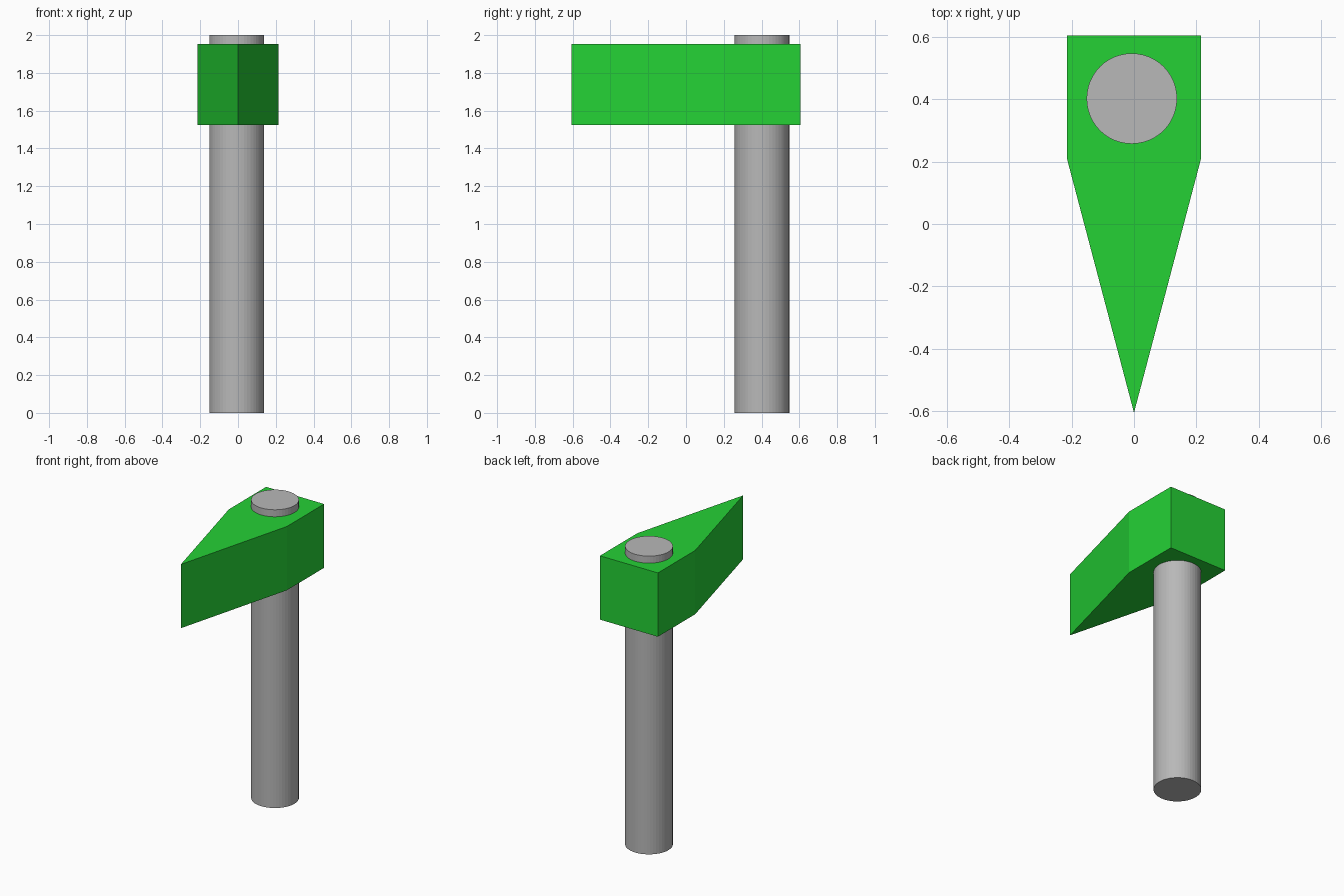
import bpy
import bmesh
from mathutils import Matrix, Vector

if "Cube" in bpy.data.objects:
    bpy.data.objects.remove(bpy.data.objects["Cube"])


def material(name, rgb):
    mat = bpy.data.materials.new(name)
    mat.diffuse_color = (*rgb, 1.0)
    mat.use_nodes = True
    mat.node_tree.nodes["Principled BSDF"].inputs["Base Color"].default_value = mat.diffuse_color
    return mat


def add_object(name, bm, mat):
    bmesh.ops.recalc_face_normals(bm, faces=bm.faces)
    mesh = bpy.data.meshes.new(name)
    bm.to_mesh(mesh)
    bm.free()
    mesh.materials.append(mat)
    obj = bpy.data.objects.new(name, mesh)
    bpy.context.collection.objects.link(obj)
    return obj


grey = material("grey", (0.48, 0.48, 0.48))
green = material("green", (0.018, 0.64, 0.036))

# Handle: round shaft passing right through the head
bm = bmesh.new()
bmesh.ops.create_cone(bm, cap_ends=True, segments=48, radius1=0.145, radius2=0.145,
                      depth=2.0, matrix=Matrix.Translation((-0.007, 0.402, 1.0)))
add_object("handle", bm, grey)

# Head: square block tapering to a vertical edge at the front
HALF, BACK, SHOULDER, TIP = 0.215, 0.605, 0.21, -0.605
BOTTOM, TOP = 1.525, 1.953
outline = [(0, TIP), (HALF, SHOULDER), (HALF, BACK), (-HALF, BACK), (-HALF, SHOULDER)]
bm = bmesh.new()
base = bm.faces.new([bm.verts.new((x, y, BOTTOM)) for x, y in outline])
top = bmesh.ops.extrude_face_region(bm, geom=[base], use_keep_orig=True)
bmesh.ops.translate(bm, vec=Vector((0, 0, TOP - BOTTOM)),
                    verts=[v for v in top["geom"] if isinstance(v, bmesh.types.BMVert)])
add_object("head", bm, green)
